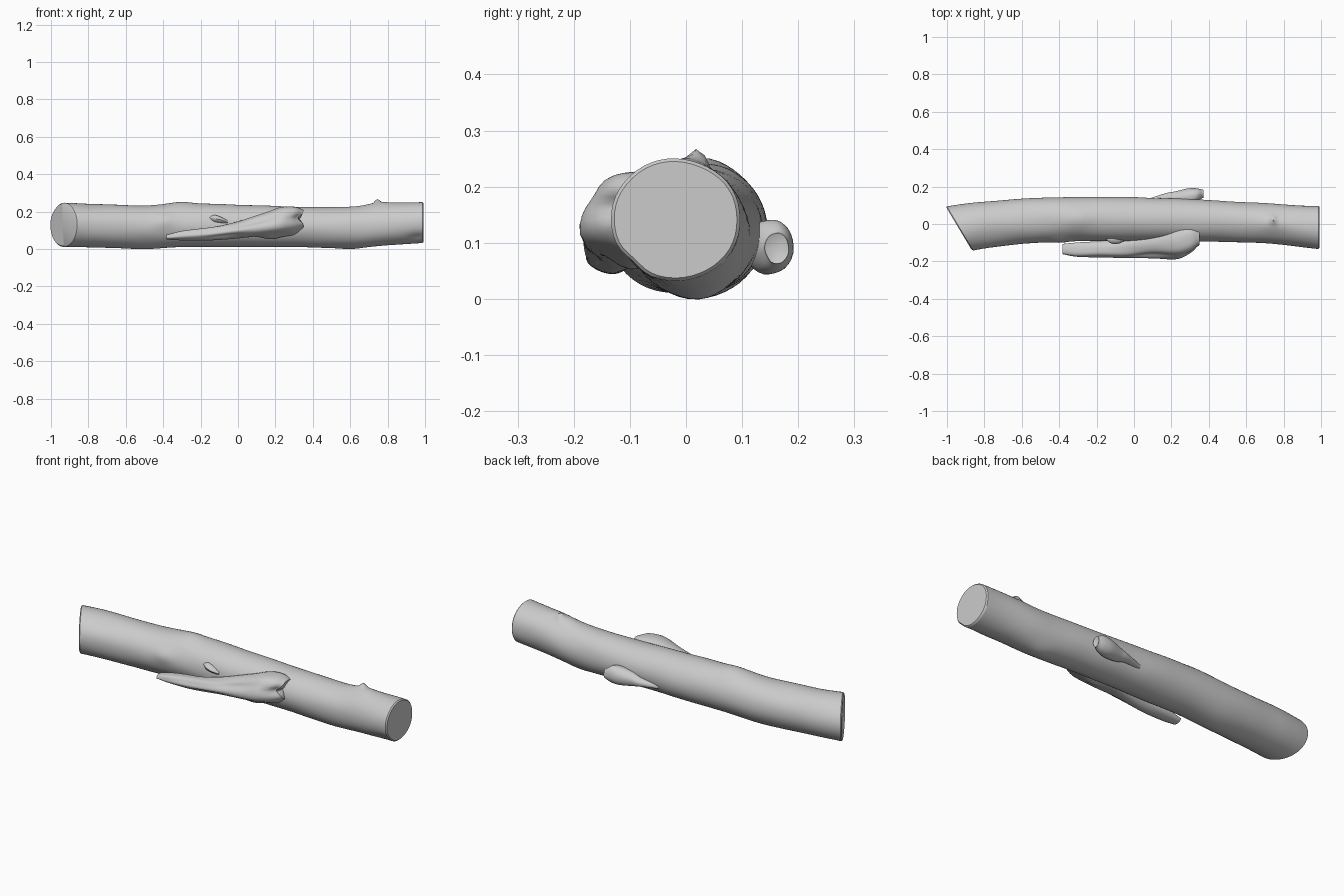
import bpy, bmesh, math
from mathutils import Vector, noise


def catmull(p, t):
    """Smooth interpolation of the section list at parameter t."""
    i = min(int(t), len(p) - 2)
    u = t - i
    a, b, c, d = p[max(i - 1, 0)], p[i], p[i + 1], p[min(i + 2, len(p) - 1)]
    return [0.5 * (2 * q + (r - o) * u + (2 * o - 5 * q + 4 * r - s) * u * u
                   + (3 * q - o - 3 * r + s) * u ** 3)
            for o, q, r, s in zip(a, b, c, d)]


def tube(name, sections, rings, sides, rough, bumps=(), shear=None, inset=0.0):
    """Loft along x; each section is (x, y, z, y radius, z radius)."""
    bm = bmesh.new()
    loops = []
    for k in range(rings + 1):
        x, y, z, ry, rz = catmull(sections, k / rings * (len(sections) - 1))
        loop = []
        for j in range(sides):
            a = 2 * math.pi * j / sides
            n = noise.noise(Vector((x * 5, math.cos(a) * 1.2, math.sin(a) * 1.2 + len(name))))
            s = 1 + rough * n
            h = 0
            for bx, ba, height, wx, wa in bumps:
                da = (a - math.radians(ba) + math.pi) % (2 * math.pi) - math.pi
                h += height * math.exp(-((x - bx) / wx) ** 2 - (da / wa) ** 2)
            py = y + (ry * s + h) * math.cos(a)
            pz = z + (rz * s + h) * math.sin(a)
            px = x + (shear(x, py, pz) if shear else 0)
            loop.append(bm.verts.new((px, py, pz)))
        loops.append(loop)
    for l0, l1 in zip(loops, loops[1:]):
        for j in range(sides):
            m = (j + 1) % sides
            bm.faces.new((l0[j], l0[m], l1[m], l1[j]))
    # End caps with a slightly rounded rim
    for loop, sign in ((loops[0], -1), (loops[-1], 1)):
        c = sum((v.co for v in loop), Vector()) / sides
        rim = []
        for v in loop:
            co = c + (v.co - c) * 0.95
            co.x += sign * 0.006
            rim.append(bm.verts.new(co))
        for j in range(sides):
            m = (j + 1) % sides
            bm.faces.new((loop[j], loop[m], rim[m], rim[j]))
        mid = bm.verts.new(c + Vector((sign * (0.006 - inset), 0, 0)))
        for j in range(sides):
            bm.faces.new((rim[j], rim[(j + 1) % sides], mid))
    bmesh.ops.recalc_face_normals(bm, faces=bm.faces)
    me = bpy.data.meshes.new(name)
    bm.to_mesh(me)
    bm.free()
    ob = bpy.data.objects.new(name, me)
    bpy.context.collection.objects.link(ob)
    bpy.ops.object.select_all(action='DESELECT')
    ob.select_set(True)
    bpy.context.view_layer.objects.active = ob
    bpy.ops.object.shade_smooth_by_angle(angle=math.radians(40))
    return ob


# Main trunk: gently bowed, left end cut at a slant
def slant(x, y, z):
    f = max(0.0, min(1.0, (-0.3 - x) / 0.63))
    return -0.6 * (y + 0.028) * f


tube("log_trunk", [
    (-0.928, -0.025, 0.127, 0.117, 0.118),
    (-0.75, 0.0, 0.124, 0.119, 0.116),
    (-0.5, 0.021, 0.119, 0.118, 0.115),
    (-0.3, 0.026, 0.126, 0.117, 0.117),
    (0.0, 0.026, 0.123, 0.117, 0.113),
    (0.3, 0.021, 0.118, 0.112, 0.109),
    (0.6, 0.009, 0.115, 0.108, 0.110),
    (0.8, -0.004, 0.131, 0.108, 0.112),
    (0.986, -0.018, 0.141, 0.115, 0.110)],
    130, 48, 0.03,
    bumps=[(-0.3, 90, 0.009, 0.07, 0.5), (0.745, 80, 0.022, 0.016, 0.13),
           (0.75, 85, 0.010, 0.07, 0.4), (-0.4, 165, 0.010, 0.06, 0.3),
           (-0.5, 260, 0.004, 0.12, 0.5), (0.6, 280, 0.006, 0.06, 0.5),
           (0.96, 225, -0.008, 0.05, 0.25)],
    shear=slant)


# Broken branch hugging the front: thin at the left, swollen at the right
def notch(x, y, z):
    f = max(0.0, min(1.0, (x - 0.2) / 0.15))
    return -0.035 * f * math.exp(-((z - 0.165) / 0.022) ** 2)


tube("front_branch", [
    (-0.375, -0.135, 0.064, 0.028, 0.014),
    (-0.3, -0.138, 0.072, 0.038, 0.026),
    (-0.15, -0.134, 0.082, 0.046, 0.036),
    (0.0, -0.120, 0.102, 0.060, 0.045),
    (0.13, -0.104, 0.128, 0.079, 0.060),
    (0.23, -0.092, 0.150, 0.092, 0.078),
    (0.30, -0.080, 0.156, 0.078, 0.078),
    (0.345, -0.070, 0.160, 0.055, 0.056)],
    70, 36, 0.16,
    bumps=[(0.17, 270, 0.018, 0.06, 0.5), (-0.05, 215, -0.010, 0.12, 0.3),
           (0.1, 150, -0.008, 0.1, 0.3)],
    shear=notch, inset=0.012)

# Small splinter knob above the branch
tube("splinter_knob", [
    (-0.155, -0.072, 0.165, 0.008, 0.006),
    (-0.125, -0.080, 0.163, 0.022, 0.018),
    (-0.09, -0.084, 0.155, 0.022, 0.016),
    (-0.06, -0.082, 0.145, 0.012, 0.010)],
    14, 16, 0.2)

# Short stub on the back, widening towards the right
tube("back_stub", [
    (0.08, 0.125, 0.080, 0.012, 0.012),
    (0.17, 0.142, 0.084, 0.024, 0.022),
    (0.22, 0.140, 0.088, 0.034, 0.036),
    (0.29, 0.148, 0.092, 0.041, 0.050),
    (0.335, 0.155, 0.094, 0.035, 0.048),
    (0.365, 0.162, 0.090, 0.022, 0.030)],
    32, 28, 0.14, inset=0.01)
